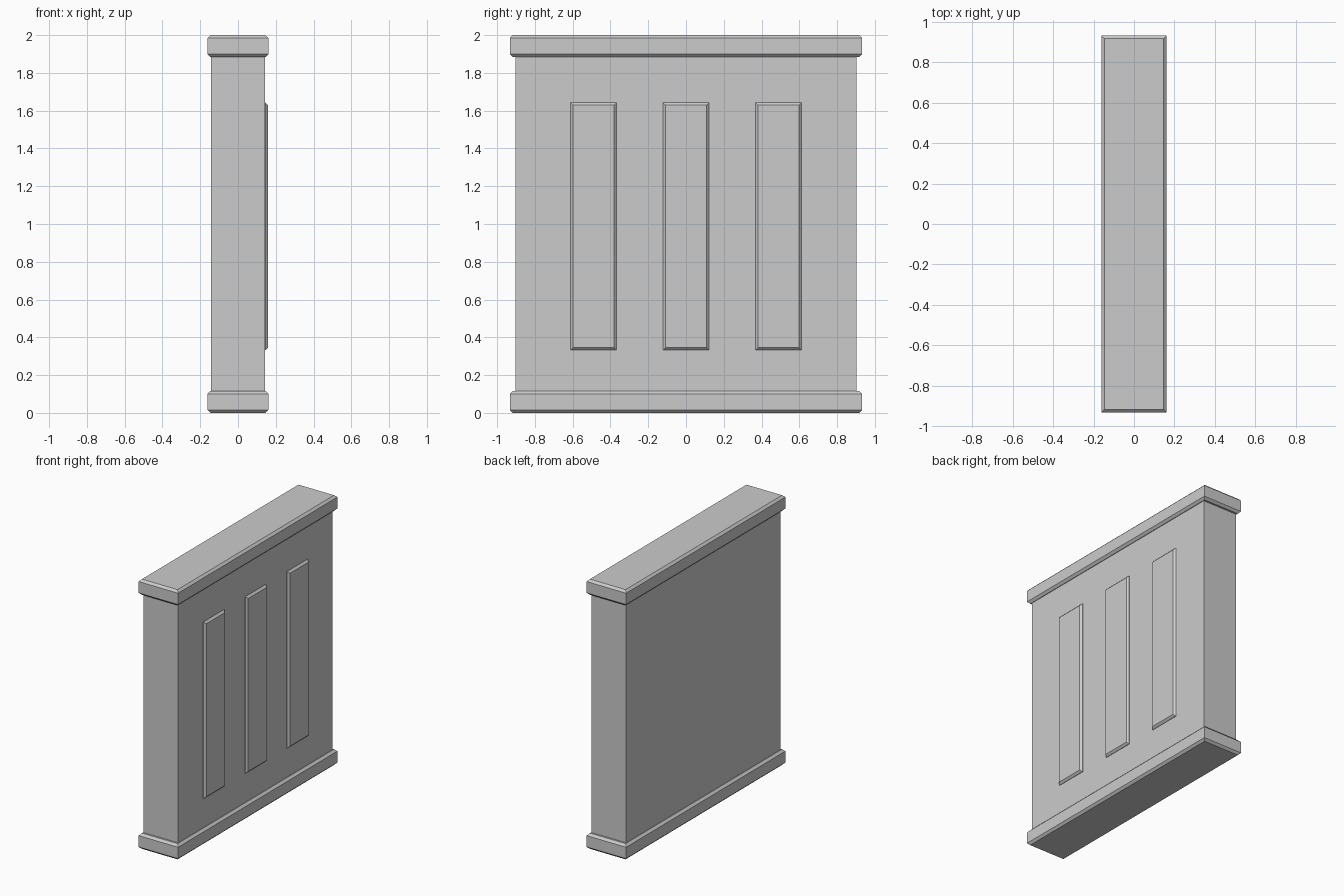
import bpy
import bmesh
from mathutils import Vector

if "Cube" in bpy.data.objects:
    bpy.data.objects.remove(bpy.data.objects["Cube"])


def chamfered_box(name, lo, hi, directions=(), width=0.016):
    """Box from corner lo to corner hi; faces pointing along directions get chamfered rims."""
    lo, hi = Vector(lo), Vector(hi)
    bm = bmesh.new()
    bmesh.ops.create_cube(bm, size=1)
    bmesh.ops.scale(bm, vec=hi - lo, verts=bm.verts)
    bmesh.ops.translate(bm, vec=(lo + hi) / 2, verts=bm.verts)
    bm.normal_update()
    rims = {e for f in bm.faces for d in directions
            if f.normal.dot(Vector(d)) > 0.9 for e in f.edges}
    if rims:
        bmesh.ops.bevel(bm, geom=list(rims), offset=width, offset_type='OFFSET',
                        segments=1, profile=0.5, affect='EDGES')
    mesh = bpy.data.meshes.new(name)
    bm.to_mesh(mesh)
    bm.free()
    obj = bpy.data.objects.new(name, mesh)
    bpy.context.collection.objects.link(obj)
    return obj


UP, DOWN, OUT = (0, 0, 1), (0, 0, -1), (1, 0, 0)

# Main wall slab
chamfered_box("wall_body", (-0.142, -0.903, 0.10), (0.142, 0.903, 1.90))

# Base and top mouldings
for name, z0, z1 in (("base_moulding", 0, 0.116), ("top_moulding", 1.884, 2.0)):
    chamfered_box(name, (-0.162, -0.933, z0), (0.162, 0.933, z1), (UP, DOWN))

# Three raised panels on the right face
for i, y in enumerate((-0.49, 0, 0.49)):
    chamfered_box(f"raised_panel_{i + 1}", (0.12, y - 0.122, 0.332),
                  (0.159, y + 0.122, 1.643), (OUT,), 0.014)
